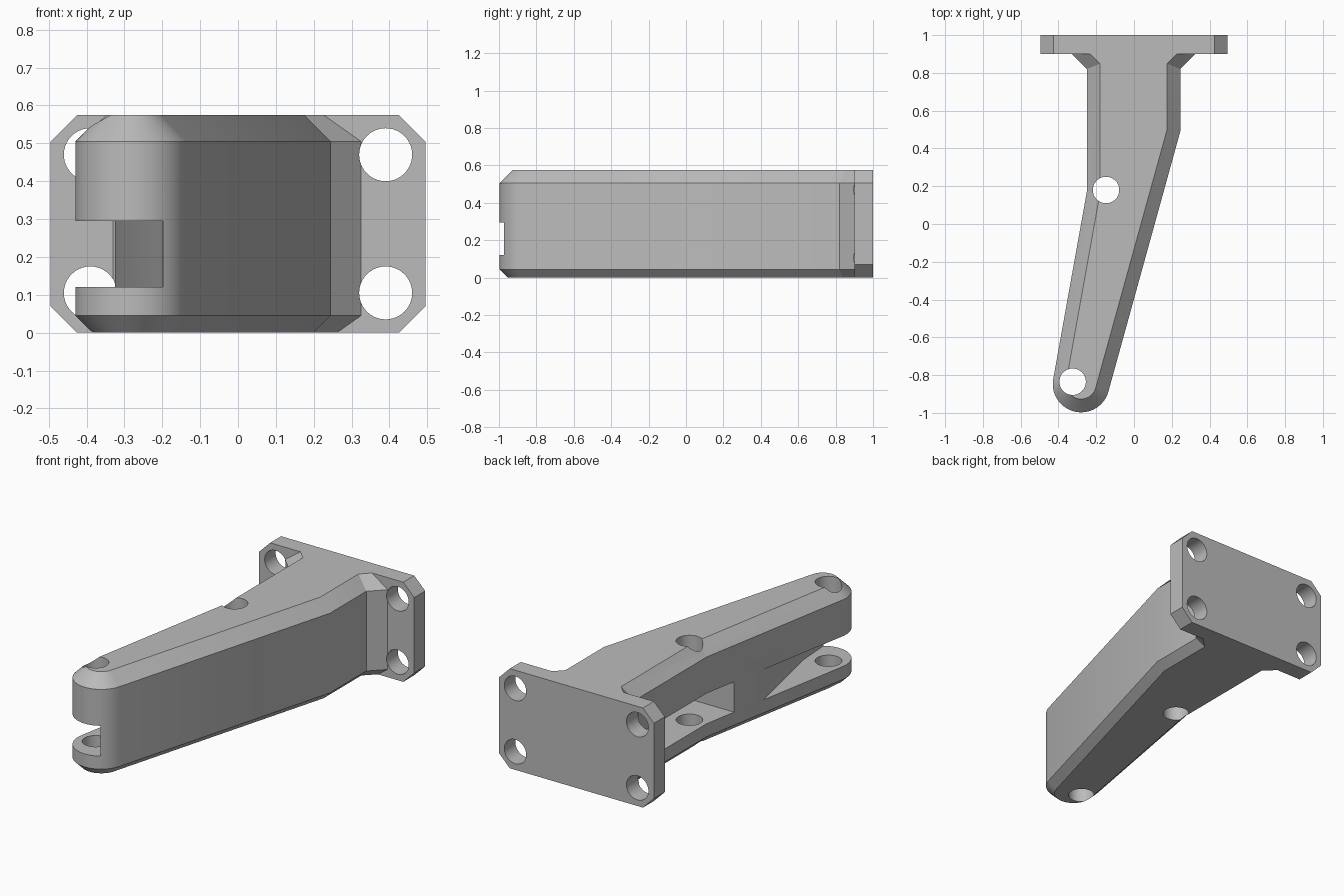
import bpy, bmesh, math
from mathutils import Vector

cube = bpy.data.objects.get("Cube")
if cube:
    bpy.data.objects.remove(cube, do_unlink=True)

grey = bpy.data.materials.new("plain grey")
grey.use_nodes = True
colour = (0.5, 0.5, 0.5, 1)
grey.diffuse_color = colour
grey.node_tree.nodes["Principled BSDF"].inputs["Base Color"].default_value = colour

HEIGHT = 0.575
HOLE_R = 0.07


def loft(name, layers):
    """Solid skinned through equal-length rings of 3D points."""
    bm = bmesh.new()
    rings = [[bm.verts.new(p) for p in layer] for layer in layers]
    n = len(rings[0])
    for a, b in zip(rings, rings[1:]):
        for i in range(n):
            j = (i + 1) % n
            bm.faces.new((a[i], a[j], b[j], b[i]))
    bm.faces.new(rings[0][::-1])
    bm.faces.new(rings[-1])
    bmesh.ops.recalc_face_normals(bm, faces=bm.faces)
    mesh = bpy.data.meshes.new(name)
    bm.to_mesh(mesh)
    bm.free()
    mesh.materials.append(grey)
    obj = bpy.data.objects.new(name, mesh)
    bpy.context.collection.objects.link(obj)
    return obj


def inset(points, d):
    """Mitred inward offset of a counter-clockwise outline."""
    out = []
    for i, p in enumerate(points):
        a = (p - points[i - 1]).normalized()
        b = (points[(i + 1) % len(points)] - p).normalized()
        na, nb = Vector((-a.y, a.x)), Vector((-b.y, b.x))
        out.append(p + (na + nb) * (d / (1 + na.dot(nb))))
    return out


def circle(cx, cy, r, start=0, end=360, steps=40):
    angles = [math.radians(start + (end - start) * i / steps) for i in range(steps)]
    return [Vector((cx + r * math.cos(t), cy + r * math.sin(t))) for t in angles]


def prism_z(name, points, z0, z1):
    return loft(name, [[(p[0], p[1], z) for p in points] for z in (z0, z1)])


def prism_y(name, points, y0, y1):
    return loft(name, [[(p[0], y, p[1]) for p in points] for y in (y0, y1)])


def combine(target, tool, operation):
    """Apply a boolean and discard the tool."""
    tool.hide_render = True
    mod = target.modifiers.new(operation, 'BOOLEAN')
    mod.operation, mod.object, mod.solver = operation, tool, 'EXACT'
    bpy.ops.object.select_all(action='DESELECT')
    bpy.context.view_layer.objects.active = target
    target.select_set(True)
    bpy.ops.object.modifier_apply(modifier=mod.name)
    bpy.data.objects.remove(tool, do_unlink=True)


# Angled arm: flared root, rounded tip, chamfered top and bottom rims
outline = [Vector(p) for p in ((-0.41, 0.98), (-0.25, 0.82), (-0.25, 0.17))]
outline += circle(-0.28, -0.847, 0.15, 170, 349, 28)
outline += [Vector(p) for p in ((0.245, 0.49), (0.245, 0.82), (0.405, 0.98))]
rims = ((0.045, 0), (0, 0.045), (0, 0.505), (0.07, HEIGHT))
arm = loft("bracket_arm", [[(p.x, p.y, z) for p in inset(outline, d)] for d, z in rims])

# Side pockets that leave a fork around each pin
tip_pocket = [(-0.368, -0.04), (-0.21, -0.78), (-0.19, -1.1), (-0.6, -1.1), (-0.6, -0.04)]
middle_pocket = [(-0.6, -0.03), (0.05, -0.03), (0.05, 0.82), (-0.6, 0.82)]
for pocket in (tip_pocket, middle_pocket):
    combine(arm, prism_z("pocket_cutter", pocket, 0.12, 0.295), 'DIFFERENCE')

# Vertical pin holes
for x, y in ((-0.325, -0.835), (-0.148, 0.18)):
    combine(arm, prism_z("pin_cutter", circle(x, y, HOLE_R), -0.1, 0.7), 'DIFFERENCE')

# Mounting plate with clipped corners
w, c = 0.495, 0.07
plate_shape = [(-w + c, 0), (w - c, 0), (w, c), (w, HEIGHT - c),
               (w - c, HEIGHT), (c - w, HEIGHT), (-w, HEIGHT - c), (-w, c)]
combine(arm, prism_y("plate", plate_shape, 0.9, 1), 'UNION')

# Four screw holes
for x in (-0.39, 0.39):
    for z in (0.105, 0.47):
        combine(arm, prism_y("screw_cutter", circle(x, z, HOLE_R), 0.895, 1.1), 'DIFFERENCE')

arm.name = "wall_bracket"
bpy.ops.object.shade_smooth_by_angle(angle=math.radians(25))
